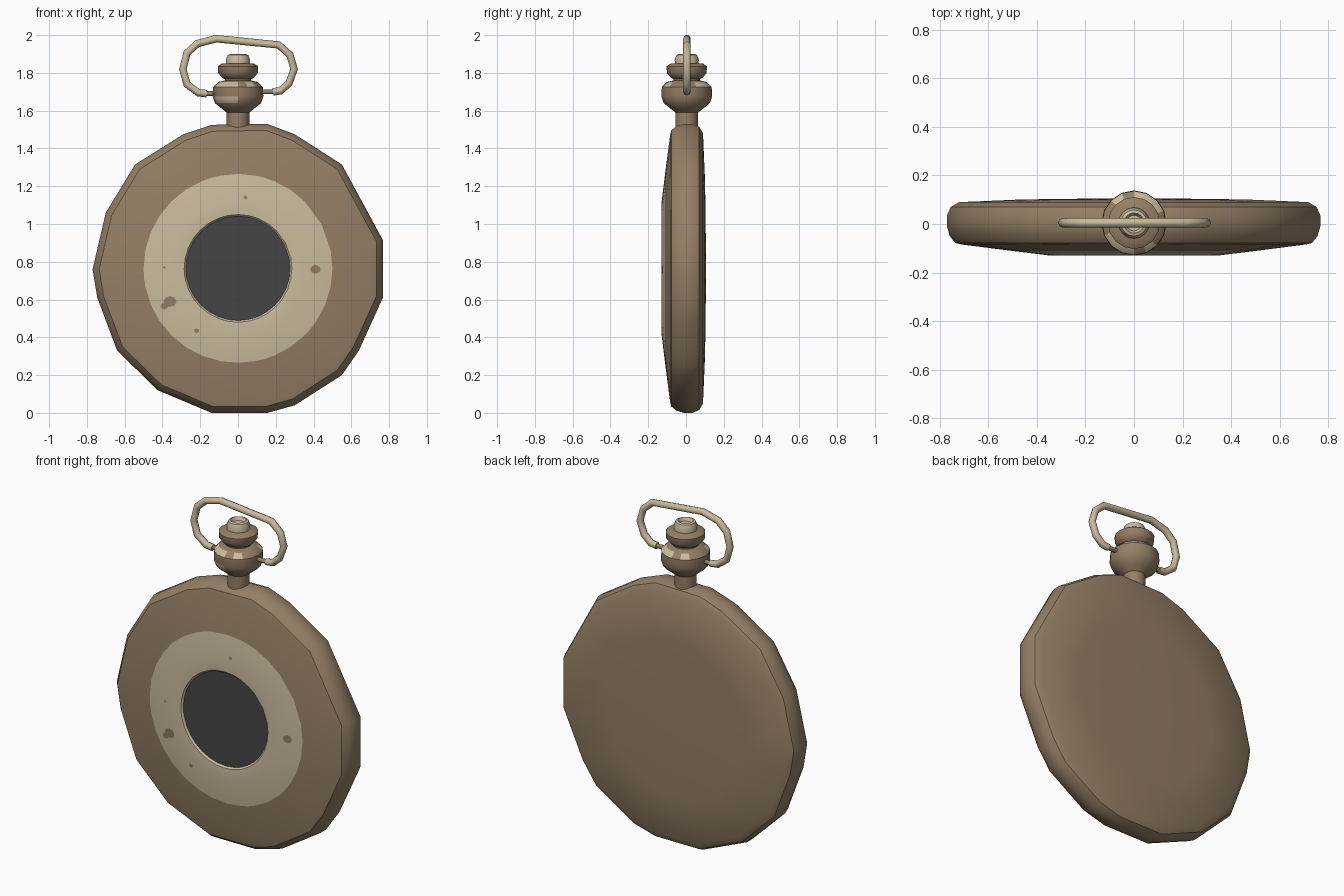
import bpy, bmesh, math
from mathutils import Vector

if "Cube" in bpy.data.objects:
    bpy.data.objects.remove(bpy.data.objects["Cube"])

CZ = 0.765  # height of the case centre


def material(name, rgb):
    m = bpy.data.materials.new(name)
    m.diffuse_color = (*rgb, 1)
    m.use_nodes = True
    m.node_tree.nodes["Principled BSDF"].inputs["Base Color"].default_value = m.diffuse_color
    return m


BRONZE = material("dull bronze", (0.30, 0.213, 0.133))
PALE = material("pale worn metal", (0.60, 0.50, 0.345))
DARK = material("dark glass", (0.06, 0.06, 0.06))
MATS = [BRONZE, PALE, DARK]


def finish(ob, angle=35):
    bpy.ops.object.select_all(action='DESELECT')
    ob.select_set(True)
    bpy.context.view_layer.objects.active = ob
    bpy.ops.object.shade_smooth_by_angle(angle=math.radians(angle))


def make(name, bm, angle=35, recalc=True):
    if recalc:
        bmesh.ops.recalc_face_normals(bm, faces=bm.faces)
    me = bpy.data.meshes.new(name)
    bm.to_mesh(me)
    bm.free()
    for m in MATS:
        me.materials.append(m)
    ob = bpy.data.objects.new(name, me)
    bpy.context.collection.objects.link(ob)
    finish(ob, angle)
    return ob


def loft(name, rings, colour, cap_start=True, cap_end=True, angle=35):
    """Join equal-length point rings; colour(band, segment) gives the material index."""
    bm = bmesh.new()
    vs = [[bm.verts.new(p) for p in r] for r in rings]
    n = len(vs[0])
    for b in range(len(vs) - 1):
        for i in range(n):
            j = (i + 1) % n
            f = bm.faces.new((vs[b][i], vs[b][j], vs[b + 1][j], vs[b + 1][i]))
            f.material_index = colour(b, i)
    if cap_start:
        bm.faces.new(vs[0]).material_index = colour(0, 0)
    if cap_end:
        bm.faces.new(vs[-1]).material_index = colour(len(vs) - 2, 0)
    return make(name, bm, angle)


# Uneven polygon outline of the case (x, z), every side split in two
corners = [(-.14, 0), (.155, 0), (.30, .04), (.55, .20), (.64, .33), (.767, .61),
           (.767, .915), (.55, 1.315), (.30, 1.475), (.155, 1.53), (-.14, 1.525),
           (-.29, 1.475), (-.545, 1.315), (-.70, 1.06), (-.77, .76), (-.745, .61),
           (-.64, .33), (-.425, .12)]
outline = []
for k, a in enumerate(corners):
    b = corners[(k + 1) % len(corners)]
    outline += [Vector(a), (Vector(a) + Vector(b)) / 2]
outline = [p - Vector((0, CZ)) for p in outline]


def scaled(s, y):
    return [(p.x * s, y, CZ + p.y * s) for p in outline]


def circle(r, y):
    return [(p.x / p.length * r, y, CZ + p.y / p.length * r) for p in outline]


# Case: recessed window edge, pale inner ring, sloped cover, rounded rim, domed back
case_rings = [circle(.275, -.116), circle(.285, -.127), circle(.345, -.13),
              circle(.50, -.111), scaled(.925, -.084), scaled(.955, -.078),
              scaled(.985, -.05), scaled(1, -.01), scaled(1, .035), scaled(.98, .07),
              scaled(.935, .09), scaled(.6, .101), scaled(.2, .105)]
loft("watch_case", case_rings, lambda b, i: 1 if b < 3 else 0, cap_start=False)

# Window glass
loft("window_glass", [circle(.277, -.105), circle(.277, -.117)], lambda b, i: 2)


# Worn spots on the pale ring, following the cover slope
def cover_y(r):
    return -.13 + (r - .345) * .1226 if r > .345 else -.13 + (.345 - r) * .05


bm = bmesh.new()
for cx, cz, rad in ((.41, .76, .028), (-.36, .59, .034), (-.39, .565, .02),
                    (-.22, .435, .014), (.04, 1.14, .012), (-.39, .77, .008)):
    ring = []
    for k in range(8):
        a = k * math.tau / 8
        x, z = cx + rad * math.cos(a), cz + rad * .85 * math.sin(a)
        ring.append(bm.verts.new((x, cover_y(math.hypot(x, z - CZ)) - .002, z)))
    bm.faces.new(ring)
make("worn_spots", bm, recalc=False)


# Turned parts about the vertical axis
def turned(name, profile, colour, n=16, y=.004):
    rings = [[(r * math.cos(k * math.tau / n), y + r * math.sin(k * math.tau / n), z)
              for k in range(n)] for r, z in profile]
    return loft(name, rings, colour)


# Neck and bulb, with pale worn patches on the shoulder and lower front
def bulb_colour(b, i):
    if b == 5 and i % 8 in (1, 2, 3, 5):
        return 1
    if b == 3 and i in (9, 10, 11):
        return 1
    return 0


turned("neck_bulb", [(.06, 1.48), (.06, 1.59), (.085, 1.61), (.122, 1.64), (.134, 1.675),
                     (.132, 1.725), (.105, 1.752), (.07, 1.76)], bulb_colour)
turned("crown_stem", [(.07, 1.75), (.07, 1.79)], lambda b, i: 0)
turned("crown_wheel", [(.065, 1.765), (.085, 1.775), (.105, 1.80), (.107, 1.835),
                       (.085, 1.85)], lambda b, i: 0)
turned("crown_button", [(.062, 1.84), (.064, 1.87), (.054, 1.895), (.042, 1.90),
                        (.032, 1.88)], lambda b, i: 1)


# Bent tubes: bow ring and its pins
def tube(name, pts, radius, mat):
    cu = bpy.data.curves.new(name, 'CURVE')
    cu.dimensions = '3D'
    cu.bevel_depth = radius
    cu.bevel_resolution = 2
    cu.use_fill_caps = True
    sp = cu.splines.new('POLY')
    sp.points.add(len(pts) - 1)
    for p, (x, z) in zip(sp.points, pts):
        p.co = (x, .005, z, 1)
    cu.materials.append(mat)
    ob = bpy.data.objects.new(name, cu)
    bpy.context.collection.objects.link(ob)
    bpy.ops.object.select_all(action='DESELECT')
    ob.select_set(True)
    bpy.context.view_layer.objects.active = ob
    bpy.ops.object.convert(target='MESH')
    finish(bpy.context.object, 50)


tube("bow", [(-.165, 1.69), (-.21, 1.695), (-.27, 1.74), (-.292, 1.82), (-.27, 1.905),
             (-.215, 1.955), (-.115, 1.981), (.215, 1.948), (.275, 1.895), (.297, 1.82),
             (.27, 1.745), (.225, 1.705), (.185, 1.70)], .02, PALE)
for side, z in ((-1, 1.69), (1, 1.70)):
    tube("bow_pin_" + ("left" if side < 0 else "right"),
         [(side * .10, z), (side * .19, z)], .013, BRONZE)
